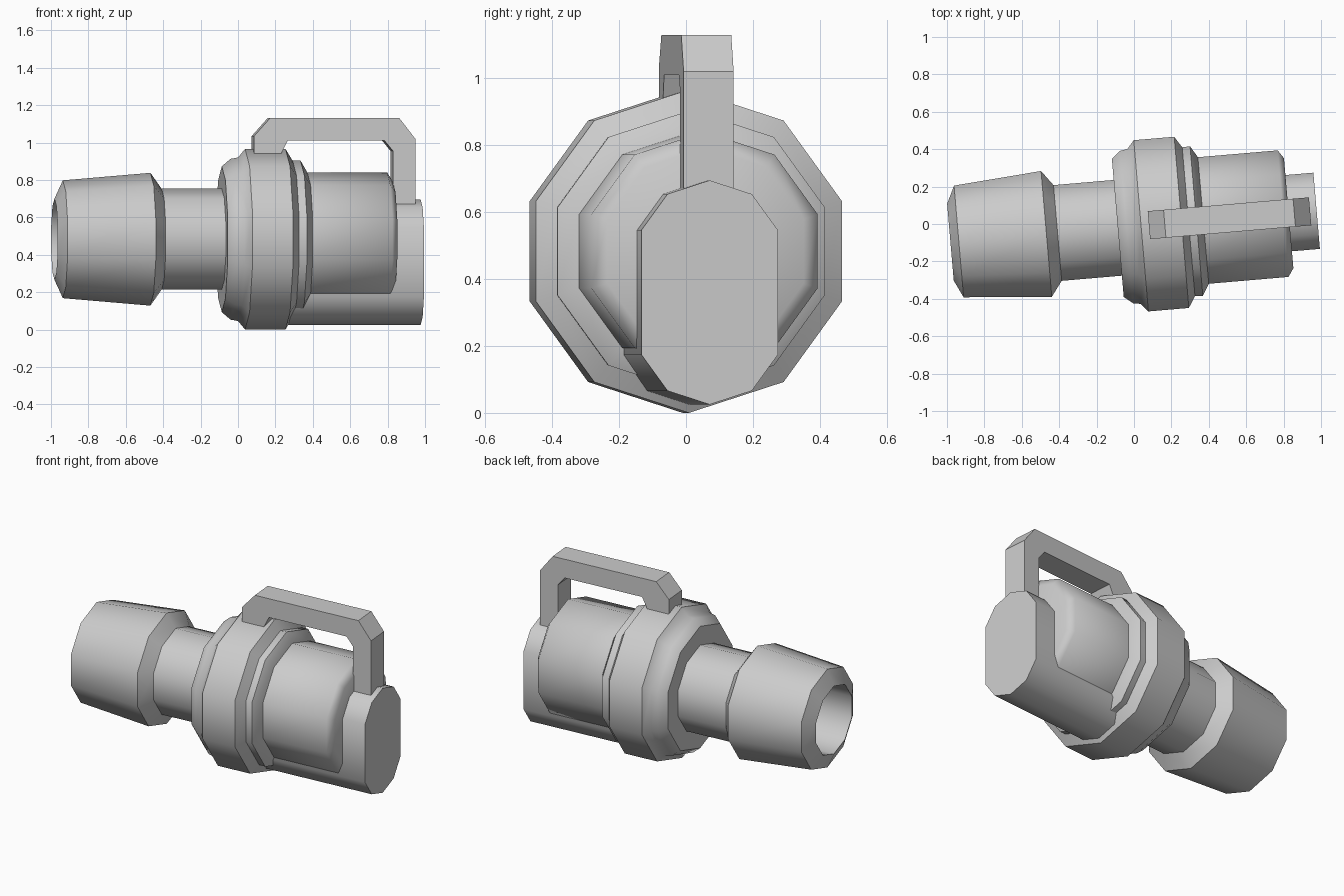
import bpy, bmesh
from math import sin, cos, tau, radians
from mathutils import Matrix

if "Cube" in bpy.data.objects:
    bpy.data.objects.remove(bpy.data.objects["Cube"])

SIDES = 10
AXIS_Z = 0.483
# the whole fitting is turned slightly about the vertical
PLACE = Matrix.Translation((0, -0.013, 0)) @ Matrix.Rotation(radians(4.9), 4, "Z")

grey = bpy.data.materials.new("plain grey")
grey.use_nodes = True
grey.diffuse_color = (0.6, 0.6, 0.6, 1)
bsdf = next(n for n in grey.node_tree.nodes if n.type == "BSDF_PRINCIPLED")
bsdf.inputs["Base Color"].default_value = grey.diffuse_color


def finish(name, bm, smooth_angle):
    bmesh.ops.recalc_face_normals(bm, faces=bm.faces)
    mesh = bpy.data.meshes.new(name)
    bm.to_mesh(mesh)
    bm.free()
    mesh.materials.append(grey)
    if smooth_angle:
        mesh.shade_smooth()
        mesh.set_sharp_from_angle(angle=radians(smooth_angle))
    obj = bpy.data.objects.new(name, mesh)
    obj.matrix_world = PLACE
    bpy.context.scene.collection.objects.link(obj)


def lathe(name, profile, smooth_angle):
    """Turn (position, radius) points about the long axis, closing both ends."""
    bm = bmesh.new()
    rings = []
    for x, r in profile:
        rings.append([bm.verts.new((x, r * sin(tau * k / SIDES),
                                    AXIS_Z + r * cos(tau * k / SIDES)))
                      for k in range(SIDES)])
    for a, b in zip(rings, rings[1:]):
        for k in range(SIDES):
            n = (k + 1) % SIDES
            bm.faces.new((a[k], a[n], b[n], b[k]))
    bm.faces.new(rings[0])
    bm.faces.new(rings[-1])
    finish(name, bm, smooth_angle)


def prism(name, points, offset, smooth_angle=0):
    """Extrude a flat outline by an offset vector."""
    bm = bmesh.new()
    face = bm.faces.new([bm.verts.new(p) for p in points])
    out = bmesh.ops.extrude_face_region(bm, geom=[face], use_keep_orig=True)
    verts = [v for v in out["geom"] if isinstance(v, bmesh.types.BMVert)]
    bmesh.ops.translate(bm, verts=verts, vec=offset)
    finish(name, bm, smooth_angle)


# hollow grip and neck, starting at the bottom of the bore
lathe("hollow_barrel", [(-0.5, 0.217), (-0.985, 0.217), (-0.94, 0.315),
                        (-0.47, 0.355), (-0.41, 0.27), (-0.05, 0.27)], 40)

# wide stepped collar
lathe("stepped_collar", [(-0.087, 0.3), (-0.087, 0.39), (-0.04, 0.43),
                         (0.0, 0.437), (0.038, 0.483), (0.255, 0.483),
                         (0.293, 0.42), (0.335, 0.422), (0.372, 0.357)], 40)

# front cylinder with a soft end
lathe("front_cylinder", [(0.34, 0.357), (0.8, 0.357), (0.83, 0.31)], 62)

# long rounded block running through the cylinder
R = 0.215
outline = []
for k in range(-2, 3):
    outline.append((0.27, R * sin(tau * k / SIDES), 0.48 + R * cos(tau * k / SIDES)))
for k in range(3, 8):
    outline.append((0.27, R * sin(tau * k / SIDES), 0.24 + R * cos(tau * k / SIDES)))
prism("end_block", outline, (0.71, 0, 0), 40)

# carrying handle over the top
handle = [(0.08, 0.93), (0.08, 1.035), (0.165, 1.13), (0.86, 1.13),
          (0.945, 1.02), (0.945, 0.6), (0.825, 0.6), (0.825, 0.955),
          (0.78, 1.01), (0.26, 1.01), (0.22, 0.93)]
prism("handle", [(x, -0.075, z) for x, z in handle], (0, 0.15, 0))
